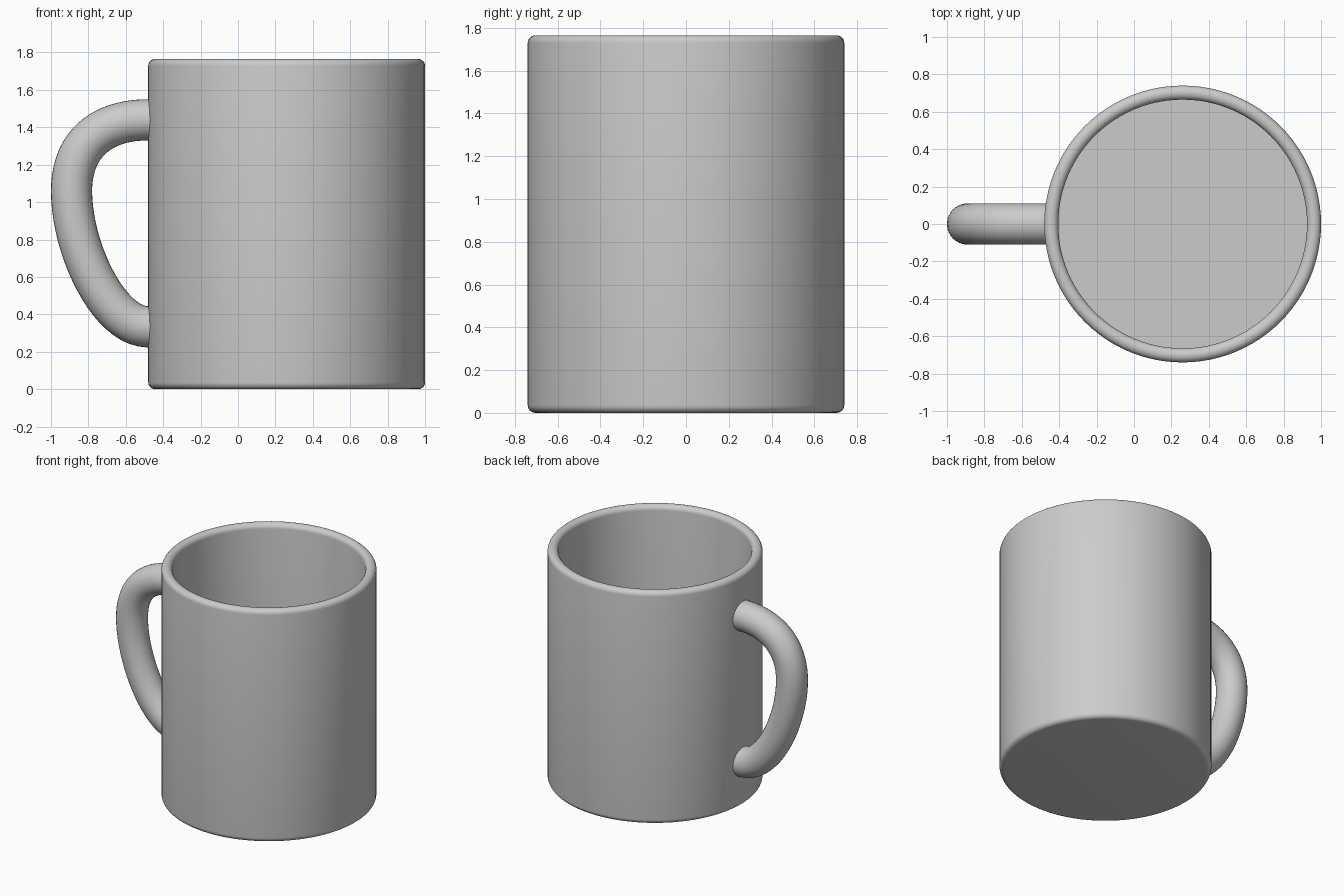
import bpy, bmesh
from math import sin, cos, pi, radians
from mathutils import Vector

cube = bpy.data.objects.get("Cube")
if cube:
    bpy.data.objects.remove(cube, do_unlink=True)

# Single ceramic colour
ceramic = bpy.data.materials.new("grey_ceramic")
ceramic.use_nodes = True
colour = (0.6, 0.6, 0.6, 1)
ceramic.diffuse_color = colour
ceramic.node_tree.nodes["Principled BSDF"].inputs["Base Color"].default_value = colour

CENTRE_X, RADIUS, HEIGHT = 0.26, 0.74, 1.765
WALL, ROUND, SIDES = 0.075, 0.036, 96


def arc(cx, cz, r, start, end, steps=6):
    angles = [radians(start + (end - start) * i / steps) for i in range(steps + 1)]
    return [(cx + r * cos(a), cz + r * sin(a)) for a in angles]


def finish(obj, angle):
    obj.data.materials.append(ceramic)
    bpy.ops.object.select_all(action="DESELECT")
    obj.select_set(True)
    bpy.context.view_layer.objects.active = obj
    bpy.ops.object.shade_smooth_by_angle(angle=radians(angle))


def mesh_object(name, bm):
    bmesh.ops.recalc_face_normals(bm, faces=bm.faces)
    mesh = bpy.data.meshes.new(name)
    bm.to_mesh(mesh)
    bm.free()
    obj = bpy.data.objects.new(name, mesh)
    bpy.context.collection.objects.link(obj)
    return obj


def skin(bm, rings):
    """Join rings of vertices and cap both ends."""
    for a, b in zip(rings, rings[1:]):
        for i in range(len(a)):
            j = (i + 1) % len(a)
            bm.faces.new((a[i], a[j], b[j], b[i]))
    bm.faces.new(rings[0])
    bm.faces.new(rings[-1])


# Cup: rounded foot, straight wall, rounded rim, hollow inside
inner = RADIUS - WALL
profile = (arc(RADIUS - ROUND, ROUND, ROUND, -90, 0)
           + arc(RADIUS - ROUND, HEIGHT - ROUND, ROUND, 0, 90)
           + arc(inner + ROUND, HEIGHT - ROUND, ROUND, 90, 180)
           + [(inner, WALL)])
bm = bmesh.new()
rings = []
for r, z in profile:
    rings.append([bm.verts.new((CENTRE_X + r * cos(2 * pi * i / SIDES),
                                r * sin(2 * pi * i / SIDES), z)) for i in range(SIDES)])
skin(bm, rings)
finish(mesh_object("cup_body", bm), 40)


# Handle: round tube swept along two joined curves in the xz plane
def bezier(a, b, c, d, steps=20):
    a, b, c, d = map(Vector, (a, b, c, d))
    return [a * (1 - t) ** 3 + 3 * b * t * (1 - t) ** 2 + 3 * c * t * t * (1 - t) + d * t ** 3
            for t in (i / steps for i in range(steps + 1))]


path = ([Vector((-0.43, 1.44))]
        + bezier((-0.48, 1.44), (-0.74, 1.44), (-0.89, 1.30), (-0.89, 1.06))
        + bezier((-0.89, 1.06), (-0.89, 0.75), (-0.69, 0.333), (-0.48, 0.333))[1:]
        + [Vector((-0.43, 0.333))])
TUBE, TUBE_SIDES = 0.11, 32
bm = bmesh.new()
rings = []
for k, p in enumerate(path):
    along = (path[min(k + 1, len(path) - 1)] - path[max(k - 1, 0)]).normalized()
    ring = []
    for i in range(TUBE_SIDES):
        a = 2 * pi * i / TUBE_SIDES
        out = TUBE * cos(a)
        ring.append(bm.verts.new((p.x - along.y * out, TUBE * sin(a), p.y + along.x * out)))
    rings.append(ring)
skin(bm, rings)
finish(mesh_object("handle", bm), 60)
